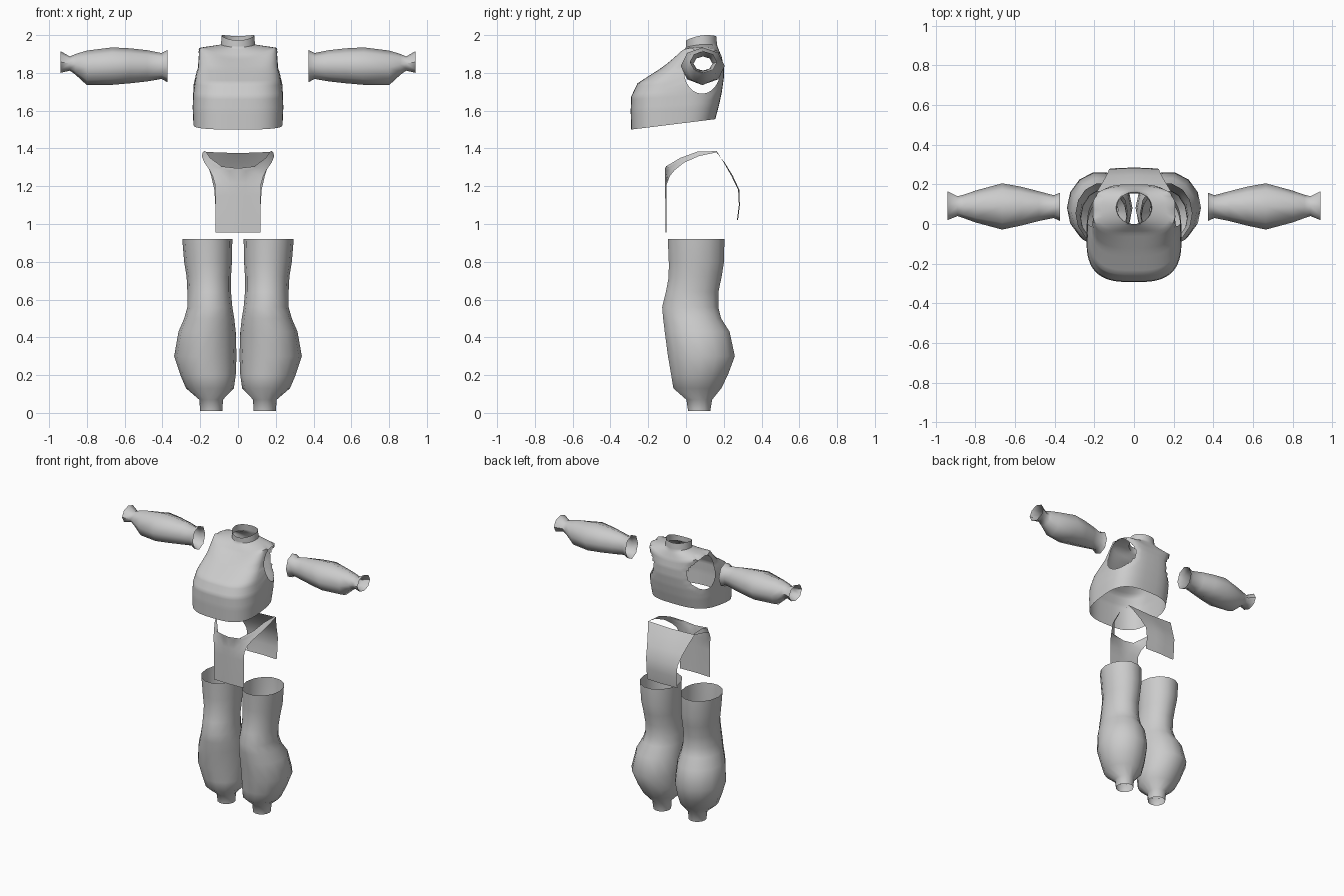
import bpy, bmesh
from math import sin, cos, pi, radians, hypot

cube = bpy.data.objects.get("Cube")
if cube:
    bpy.data.objects.remove(cube)

grey = bpy.data.materials.new("plain grey")
grey.use_nodes = True
grey.diffuse_color = (0.6, 0.6, 0.6, 1)
grey.node_tree.nodes["Principled BSDF"].inputs["Base Color"].default_value = (0.6, 0.6, 0.6, 1)


def finish(bm, name):
    """Turn a bmesh into a smooth grey object."""
    bmesh.ops.recalc_face_normals(bm, faces=bm.faces)
    mesh = bpy.data.meshes.new(name)
    bm.to_mesh(mesh)
    bm.free()
    mesh.materials.append(grey)
    ob = bpy.data.objects.new(name, mesh)
    bpy.context.collection.objects.link(ob)
    bpy.ops.object.select_all(action='DESELECT')
    ob.select_set(True)
    bpy.context.view_layer.objects.active = ob
    bpy.ops.object.shade_smooth_by_angle(angle=radians(50))
    return ob


def skin(rows, closed):
    """Bridge rows of points with quads."""
    bm = bmesh.new()
    vs = [[bm.verts.new(p) for p in row] for row in rows]
    n = len(rows[0])
    for a, b in zip(vs, vs[1:]):
        for i in range(n if closed else n - 1):
            j = (i + 1) % n
            bm.faces.new((a[i], a[j], b[j], b[i]))
    return bm


def power(v, e):
    return abs(v) ** e * (1 if v >= 0 else -1)


def lerp(a, b, t):
    return a + (b - a) * t


def oval(lo_a, hi_a, lo_b, hi_b, n):
    """Points of an ellipse that fills the given extents."""
    for i in range(n):
        t = 2 * pi * i / n
        yield (lerp(lo_a, hi_a, (1 + cos(t)) / 2), lerp(lo_b, hi_b, (1 + sin(t)) / 2))


# Legs: height, x extents, y extents
leg = [(0.92, .03, .295, -.10, .207), (0.80, .032, .285, -.095, .205),
       (0.72, .037, .272, -.095, .192), (0.64, .037, .268, -.11, .175),
       (0.56, .03, .268, -.13, .175), (0.50, .02, .285, -.125, .19),
       (0.43, .012, .315, -.117, .235), (0.30, .008, .338, -.10, .263),
       (0.20, .012, .305, -.082, .225), (0.13, .022, .275, -.07, .19),
       (0.07, .08, .205, .0, .14), (0.01, .082, .20, .01, .13)]
# Arms: distance from the middle, y extents, z extents
arm = [(.372, .015, .158, 1.75, 1.922), (.405, .03, .145, 1.768, 1.905),
       (.48, .015, .165, 1.755, 1.92), (.57, -.008, .188, 1.745, 1.93),
       (.665, -.028, .205, 1.737, 1.935), (.80, .008, .168, 1.735, 1.918),
       (.86, .03, .147, 1.79, 1.90), (.89, .04, .14, 1.812, 1.887),
       (.94, .02, .165, 1.80, 1.915)]
for side, label in ((1, "left"), (-1, "right")):
    rows = [[(side * x, y, z) for x, y in oval(a, b, c, d, 14)] for z, a, b, c, d in leg]
    finish(skin(rows, True), label + "_leg")
    rows = [[(side * x, y, z) for y, z in oval(a, b, c, d, 8)] for x, a, b, c, d in arm]
    finish(skin(rows, True), label + "_arm")

# Torso: front y and z, back y and z, half width, lift of the sides, roundness
torso = [(-.29, 1.50, .155, 1.555, .236, 0, 3), (-.293, 1.60, .175, 1.63, .24, 0, 3),
         (-.29, 1.675, .19, 1.70, .238, 0, 3), (-.257, 1.745, .2, 1.77, .228, 0, 3),
         (-.14, 1.82, .2, 1.83, .215, .01, 3), (-.045, 1.885, .19, 1.88, .208, .05, 3.2),
         (.0, 1.935, .165, 1.945, .09, .01, 2), (.0, 1.972, .16, 1.995, .086, .014, 2)]
STEPS, SIDES = 5, 64
rows = []
for k, (a, b) in enumerate(zip(torso, torso[1:])):
    last = k == len(torso) - 2
    for s in range(STEPS + last):
        yf, zf, yb, zb, w, lift, e = (lerp(p, q, s / STEPS) for p, q in zip(a, b))
        row = []
        for i in range(SIDES):
            t = 2 * pi * i / SIDES
            u, v = power(cos(t), 2 / e), (1 + power(sin(t), 2 / e)) / 2
            row.append((w * u, lerp(yf, yb, v), lerp(zf, zb, v) + lift * u * u))
        rows.append(row)
bm = skin(rows, True)

# Armholes: remove the faces in an oval and pull the rim onto it
HY, HZ, RY, RZ = .085, 1.808, .095, .118


def reach(v):
    return hypot((v.co.y - HY) / RY, (v.co.z - HZ) / RZ)


doomed = [f for f in bm.faces if all(abs(v.co.x) > .12 for v in f.verts)
          and any(reach(v) < 1 for v in f.verts)]
rim = {v for f in doomed for v in f.verts if any(g not in doomed for g in v.link_faces)}
bmesh.ops.delete(bm, geom=doomed, context='FACES')
for v in rim:
    r = reach(v)
    v.co.y, v.co.z = HY + (v.co.y - HY) / r, HZ + (v.co.z - HZ) / r
finish(bm, "torso")

# Loincloth: inner and outer edge of each half, mirrored
front_in = [(0, -.108, .955), (0, -.11, 1.15), (0, -.11, 1.22), (0, -.11, 1.295),
            (.085, -.106, 1.305), (.148, -.03, 1.35), (.17, .06, 1.383), (.178, .165, 1.386)]
front_out = [(.12, -.104, .955), (.12, -.104, 1.15), (.122, -.102, 1.21), (.135, -.085, 1.255),
             (.15, -.06, 1.285), (.178, -.01, 1.325), (.192, .07, 1.36), (.186, .165, 1.38)]
back_in = [(0, .165, 1.375), (0, .205, 1.325), (0, .248, 1.255),
           (0, .283, 1.18), (0, .285, 1.10), (0, .275, 1.02)]
back_out = [(.186, .165, 1.382), (.165, .2, 1.325), (.142, .24, 1.255),
            (.125, .276, 1.18), (.12, .28, 1.10), (.12, .27, 1.02)]
for name, inner, outer in (("front_cloth", front_in, front_out), ("back_cloth", back_in, back_out)):
    rows = [[tuple(lerp(p, q, t / 3) for p, q in zip(a, b)) for t in range(4)]
            for a, b in zip(inner, outer)]
    bm = skin(rows, False)
    half = bmesh.ops.duplicate(bm, geom=bm.verts[:] + bm.edges[:] + bm.faces[:])["geom"]
    for v in half:
        if isinstance(v, bmesh.types.BMVert):
            v.co.x *= -1
    bmesh.ops.remove_doubles(bm, verts=bm.verts, dist=.0005)
    finish(bm, name)
